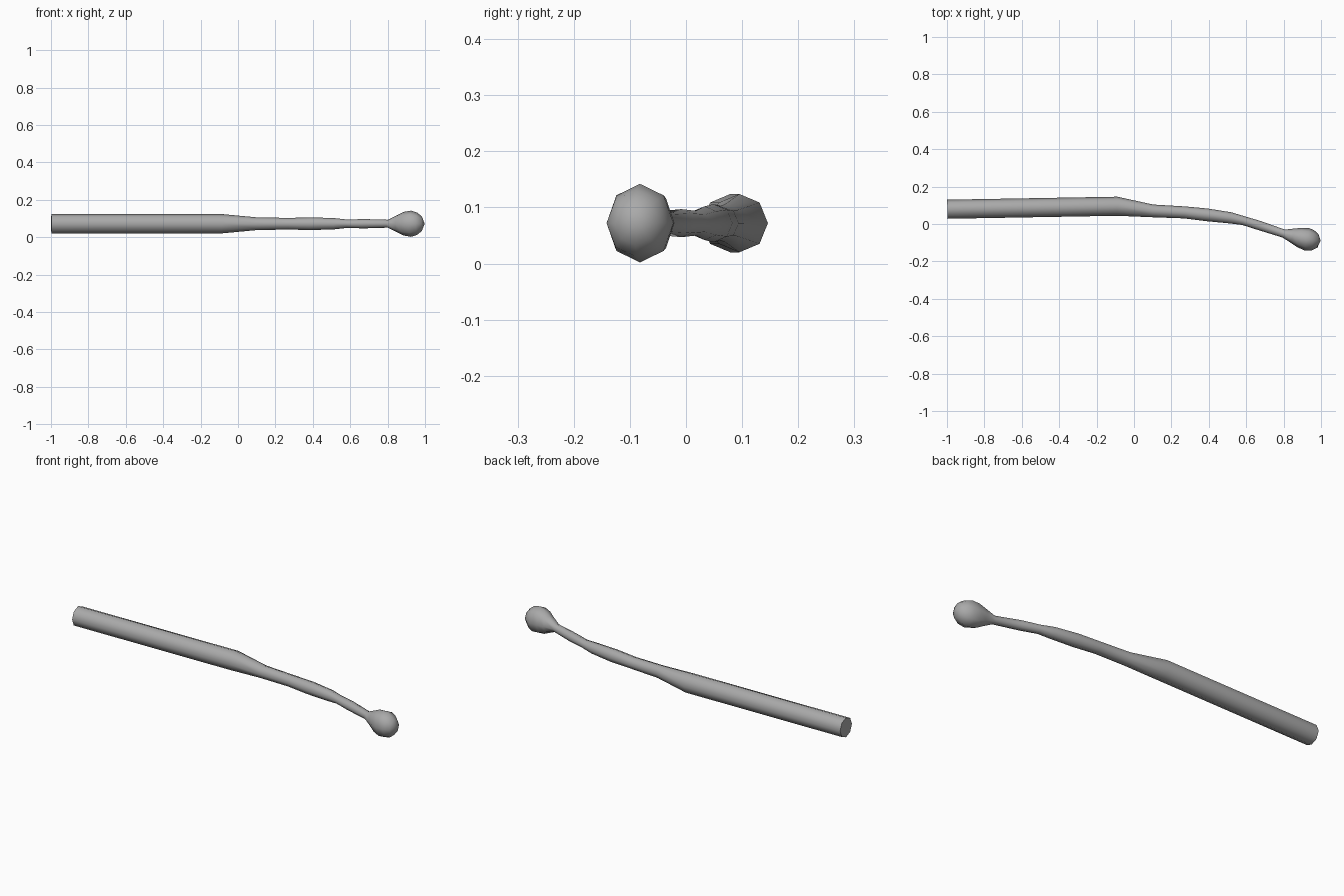
import bpy, bmesh, math
from mathutils import Vector

if "Cube" in bpy.data.objects:
    bpy.data.objects.remove(bpy.data.objects["Cube"])

SIDES = 8
Z = 0.072

# Stations along the bent stick: x, y, sideways radius, vertical radius
STATIONS = [
    (-0.998, 0.079, 0.051, 0.052), (-0.09, 0.095, 0.051, 0.052),
    (0.10, 0.070, 0.034, 0.034), (0.27, 0.062, 0.032, 0.031),
    (0.39, 0.049, 0.034, 0.034), (0.515, 0.033, 0.030, 0.030),
    (0.585, 0.018, 0.024, 0.022), (0.67, -0.008, 0.025, 0.025),
    (0.80, -0.051, 0.022, 0.021), (0.85, -0.063, 0.040, 0.045),
    (0.885, -0.072, 0.053, 0.063), (0.925, -0.082, 0.061, 0.070),
    (0.957, -0.088, 0.054, 0.060), (0.983, -0.090, 0.037, 0.039),
]
TIP = (0.998, -0.088)

bm = bmesh.new()
rings = []
pts = [Vector((s[0], s[1], Z)) for s in STATIONS]
for i, p in enumerate(pts):
    # Ring lies square to the local direction of the path
    t = (pts[min(i + 1, len(pts) - 1)] - pts[max(i - 1, 0)]).normalized()
    side = Vector((-t.y, t.x, 0))
    wide, tall = STATIONS[i][2:]
    ring = []
    for k in range(SIDES):
        a = 2 * math.pi * k / SIDES
        ring.append(bm.verts.new(p + side * (wide * math.cos(a)) + Vector((0, 0, tall * math.sin(a)))))
    rings.append(ring)

# Skin between rings
for a, b in zip(rings, rings[1:]):
    for k in range(SIDES):
        n = (k + 1) % SIDES
        bm.faces.new((a[k], a[n], b[n], b[k]))

# Flat handle end and rounded knob tip
bm.faces.new(rings[0])
tip = bm.verts.new((*TIP, Z))
for k in range(SIDES):
    bm.faces.new((rings[-1][k], rings[-1][(k + 1) % SIDES], tip))
bmesh.ops.recalc_face_normals(bm, faces=bm.faces[:])

mesh = bpy.data.meshes.new("knobbed_stick")
bm.to_mesh(mesh)
bm.free()
stick = bpy.data.objects.new("knobbed_stick", mesh)
bpy.context.collection.objects.link(stick)

# Dark grey surface
grey = bpy.data.materials.new("dark_grey")
grey.diffuse_color = (0.4, 0.4, 0.4, 1)
grey.use_nodes = True
grey.node_tree.nodes["Principled BSDF"].inputs["Base Color"].default_value = grey.diffuse_color
mesh.materials.append(grey)

# Smooth body with a crisp handle end
bpy.context.view_layer.objects.active = stick
stick.select_set(True)
bpy.ops.object.shade_smooth_by_angle(angle=math.radians(60))
